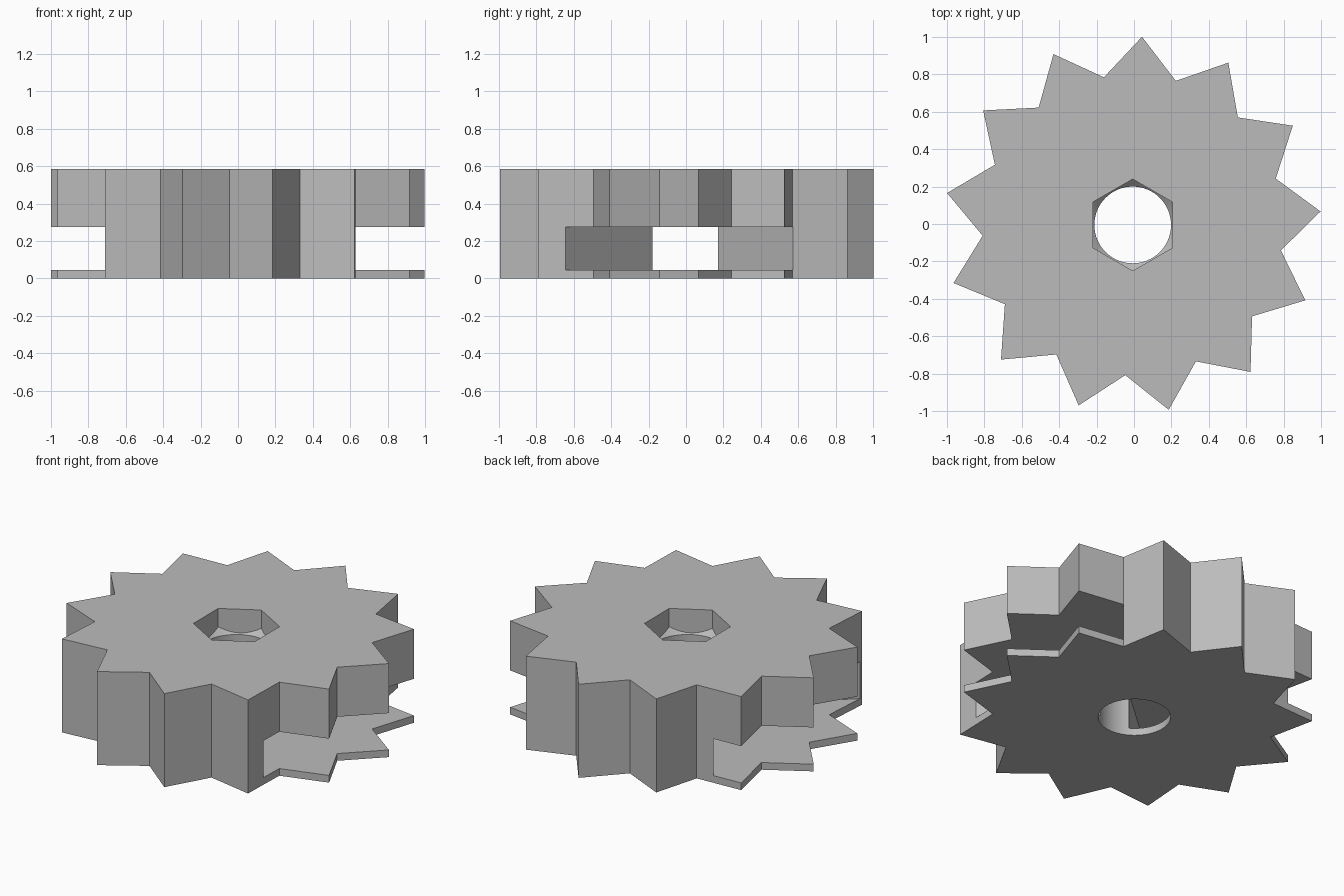
import bpy, bmesh, math
from math import cos, sin, pi, radians

cube = bpy.data.objects.get("Cube")
if cube:
    bpy.data.objects.remove(cube, do_unlink=True)

CX, CY = -0.007, -0.005      # axis of the wheel
HEIGHT = 0.585
TEETH = 13

grey = bpy.data.materials.new("plain grey")
grey.use_nodes = True
colour = (0.5, 0.5, 0.5, 1)
grey.diffuse_color = colour
grey.node_tree.nodes["Principled BSDF"].inputs["Base Color"].default_value = colour


def ring(radius, count, start=0.0):
    return [(radius * cos(start + 2 * pi * i / count),
             radius * sin(start + 2 * pi * i / count)) for i in range(count)]


def loft(name, sections):
    """Closed solid through matching outlines, given as (outline, z)."""
    bm = bmesh.new()
    loops = [[bm.verts.new((CX + x, CY + y, z)) for x, y in pts] for pts, z in sections]
    n = len(loops[0])
    for low, high in zip(loops, loops[1:]):
        for i in range(n):
            j = (i + 1) % n
            bm.faces.new((low[i], low[j], high[j], high[i]))
    bm.faces.new(loops[0][::-1])
    bm.faces.new(loops[-1])
    bmesh.ops.recalc_face_normals(bm, faces=bm.faces)
    mesh = bpy.data.meshes.new(name)
    bm.to_mesh(mesh)
    bm.free()
    mesh.materials.append(grey)
    obj = bpy.data.objects.new(name, mesh)
    bpy.context.collection.objects.link(obj)
    return obj


def combine(target, tool, operation):
    """Apply a boolean and remove the helper."""
    tool.hide_render = True
    mod = target.modifiers.new("cut", 'BOOLEAN')
    mod.operation, mod.object, mod.solver = operation, tool, 'EXACT'
    bpy.context.view_layer.objects.active = target
    bpy.ops.object.modifier_apply(modifier=mod.name)
    bpy.data.objects.remove(tool, do_unlink=True)


# Toothed wheel: alternating tips and valleys
first = radians(4.1)
tips = ring(1.007, TEETH, first)
valleys = ring(0.804, TEETH, first + pi / TEETH)
outline = [p for pair in zip(tips, valleys) for p in pair]
wheel = loft("toothed_wheel", [(outline, 0), (outline, HEIGHT)])

# Flared slots opening to both sides
waist, slope, reach = 0.081, 0.88, 1.3
end = waist + slope * reach
bow_tie = [(0, -waist), (reach, -end), (reach, end),
           (0, waist), (-reach, end), (-reach, -end)]
slot = loft("side_slot_cutter", [(bow_tie, 0.045), (bow_tie, 0.275)])
combine(wheel, slot, 'DIFFERENCE')

# Round bore that flares into a hexagonal socket at the top
profile = [(0.205, -0.1), (0.205, 0.43), (0.3, 0.525), (0.3, 0.7)]
bore = loft("bore_cutter", [(ring(r, 64), z) for r, z in profile])
hexagon = ring(0.245, 6, pi / 2)
socket = loft("socket_cutter", [(hexagon, -0.2), (hexagon, 0.8)])
combine(bore, socket, 'INTERSECT')
combine(wheel, bore, 'DIFFERENCE')

# Smooth bore, crisp teeth
bpy.ops.object.select_all(action='DESELECT')
wheel.select_set(True)
bpy.context.view_layer.objects.active = wheel
bpy.ops.object.shade_smooth_by_angle(angle=radians(20))
